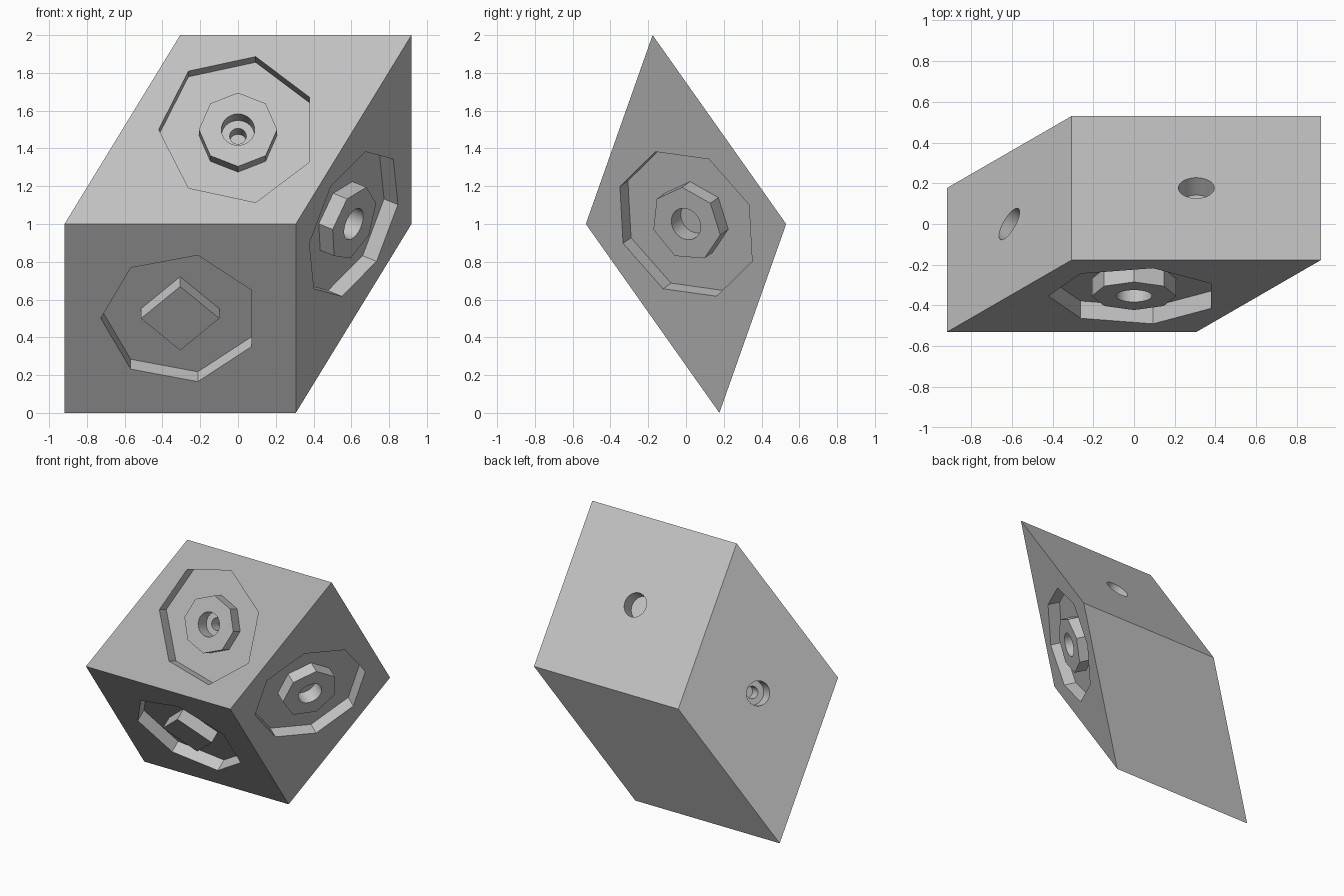
import bpy, bmesh, math
from mathutils import Vector, Matrix

old = bpy.data.objects.get("Cube")
if old:
    bpy.data.objects.remove(old, do_unlink=True)

# Edge directions of the skewed block and its centre
A = Vector((1.2247, 0, 0))
B = Vector((0.6124, 0.3536, 1))
C = Vector((0, 0.7071, -1))
CENTRE = Vector((0, 0, 1))

GROOVE_DEPTH, OUTER_R, BOSS_R = 0.09, 0.42, 0.207
HOLE_R, HOLE_DEPTH, PIN_R, PIN_DEPTH = 0.088, 0.105, 0.044, 0.2

grey = bpy.data.materials.new("plain_grey")
grey.use_nodes = True
colour = (0.55, 0.55, 0.55, 1)
grey.diffuse_color = colour
grey.node_tree.nodes["Principled BSDF"].inputs["Base Color"].default_value = colour


def make_object(name, bm):
    bmesh.ops.recalc_face_normals(bm, faces=bm.faces)
    mesh = bpy.data.meshes.new(name)
    bm.to_mesh(mesh)
    bm.free()
    mesh.materials.append(grey)
    obj = bpy.data.objects.new(name, mesh)
    bpy.context.collection.objects.link(obj)
    return obj


def prism(name, frame, sides, radius, bottom, top):
    """Regular prism along the frame's z, with one corner on its -x axis."""
    bm = bmesh.new()
    ring = []
    for i in range(sides):
        t = math.pi + math.tau * i / sides
        ring.append(bm.verts.new((radius * math.cos(t), radius * math.sin(t), bottom)))
    face = bm.faces.new(ring)
    out = bmesh.ops.extrude_face_region(bm, geom=[face], use_keep_orig=True)
    moved = [g for g in out["geom"] if isinstance(g, bmesh.types.BMVert)]
    bmesh.ops.translate(bm, verts=moved, vec=(0, 0, top - bottom))
    bm.transform(frame)
    return make_object(name, bm)


def cut(target, cutter):
    """Subtract the cutter from the target and discard it."""
    mod = target.modifiers.new("cut", 'BOOLEAN')
    mod.operation, mod.solver, mod.object = 'DIFFERENCE', 'EXACT', cutter
    graph = bpy.context.evaluated_depsgraph_get()
    graph.update()
    mesh = bpy.data.meshes.new_from_object(target.evaluated_get(graph))
    target.modifiers.clear()
    target.data = mesh
    bpy.data.objects.remove(cutter, do_unlink=True)


def face_frame(u, w, third, side):
    """Frame on a block face: x along u, z pointing outward."""
    n = u.cross(w).normalized()
    if n.dot(third) * side < 0:
        n = -n
    x = u.normalized()
    y = n.cross(x)
    rot = Matrix((x, y, n)).transposed().to_4x4()
    return Matrix.Translation(CENTRE + third * side / 2) @ rot


# Skewed block
bm = bmesh.new()
bmesh.ops.create_cube(bm, size=1)
for v in bm.verts:
    x, y, z = v.co
    v.co = CENTRE + A * x + B * y + C * z
block = make_object("skewed_block", bm)

# Each pair of faces: two edges, third edge, grooved side, pin side,
# groove outer sides, boss sides
pairs = [
    (A, B, C, -1, -1, 7, 8),
    (A, C, B, -1, -1, 7, 4),
    (B, C, A, 1, -1, 8, 7),
]
for u, w, third, groove_side, pin_side, outer, inner in pairs:
    for side in (-1, 1):
        frame = face_frame(u, w, third, side)
        # Polygonal groove around a flush boss
        if side == groove_side:
            groove = prism("groove_cutter", frame, outer, OUTER_R, -GROOVE_DEPTH, 0.05)
            cut(groove, prism("boss_cutter", frame, inner, BOSS_R, -0.2, 0.1))
            cut(block, groove)
        # Round socket, stepped on one face of each pair
        cut(block, prism("socket_cutter", frame, 32, HOLE_R, -HOLE_DEPTH, 0.05))
        if side == pin_side:
            cut(block, prism("pin_cutter", frame, 32, PIN_R, -PIN_DEPTH, -0.05))

# Smooth socket walls, crisp edges
bpy.ops.object.select_all(action='DESELECT')
block.select_set(True)
bpy.context.view_layer.objects.active = block
bpy.ops.object.shade_smooth_by_angle(angle=math.radians(30))
